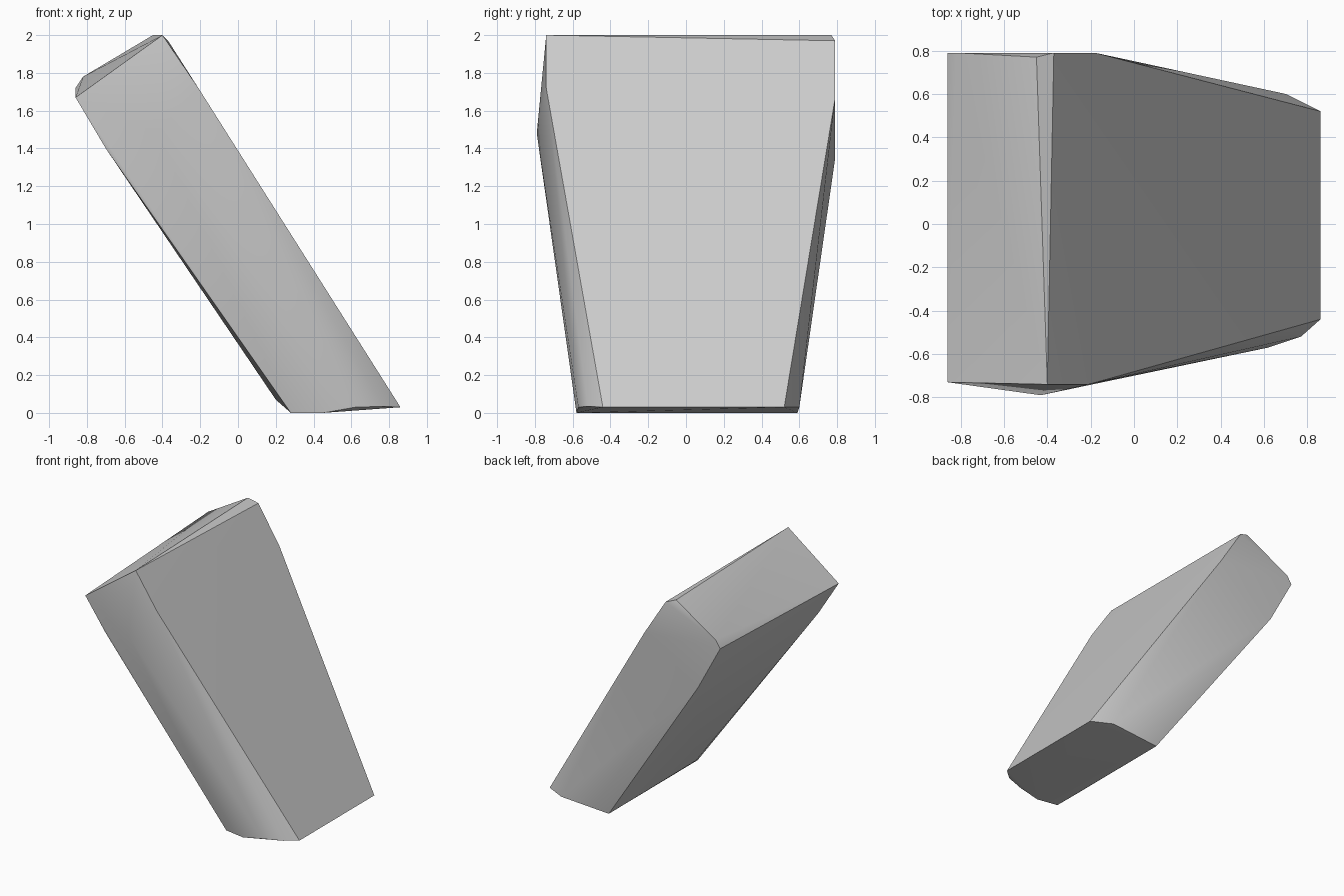
import bpy, bmesh, math

cube = bpy.data.objects.get("Cube")
if cube:
    bpy.data.objects.remove(cube, do_unlink=True)

# Single grey stone colour
grey = bpy.data.materials.new("plain grey")
grey.use_nodes = True
colour = (0.6, 0.6, 0.6, 1)
grey.diffuse_color = colour
grey.node_tree.nodes["Principled BSDF"].inputs["Base Color"].default_value = colour

# Corners of the leaning, tapered block
upper_face = [(-.40, -.74, 2), (-.37, .79, 1.97), (-.18, .79, 1.67),
              (.86, .52, .03), (.86, -.44, .03), (-.21, -.74, 1.72)]
top_end = [(-.45, .77, 2), (-.82, .79, 1.78), (-.86, .79, 1.72), (-.86, -.73, 1.67)]
under_face = [(-.70, -.70, 1.40), (-.66, .79, 1.35), (.20, -.41, .07)]
front_bulge = [(-.43, -.79, 1.48)]
foot = [(.28, .59, 0), (.70, .60, .03), (.28, -.55, 0), (.45, -.58, 0),
        (.62, -.57, .03), (.77, -.52, .035)]

# Wrap the corners in a tight convex skin
bm = bmesh.new()
for p in upper_face + top_end + under_face + front_bulge + foot:
    bm.verts.new(p)
hull = bmesh.ops.convex_hull(bm, input=bm.verts[:])
loose = {v for v in hull["geom_interior"] if isinstance(v, bmesh.types.BMVert)}
bmesh.ops.delete(bm, geom=list(loose), context="VERTS")
bmesh.ops.dissolve_limit(bm, angle_limit=math.radians(1.5),
                         verts=bm.verts[:], edges=bm.edges[:])
bmesh.ops.recalc_face_normals(bm, faces=bm.faces[:])
mesh = bpy.data.meshes.new("leaning_block")
bm.to_mesh(mesh)
bm.free()
mesh.materials.append(grey)
block = bpy.data.objects.new("leaning_block", mesh)
bpy.context.collection.objects.link(block)

# Soft sides, crisp rims
bpy.ops.object.select_all(action="DESELECT")
block.select_set(True)
bpy.context.view_layer.objects.active = block
bpy.ops.object.shade_smooth_by_angle(angle=math.radians(35))
